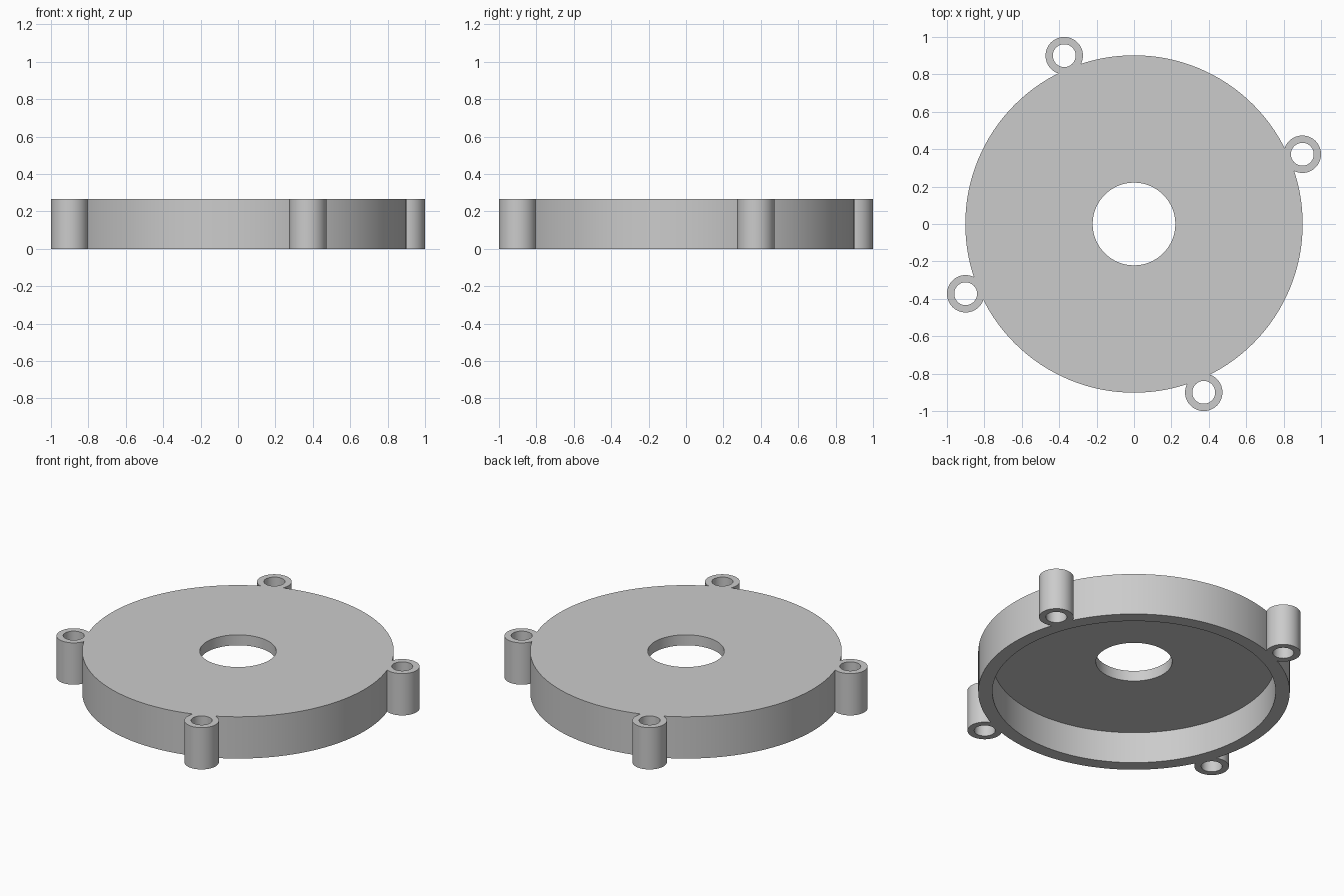
import bpy
import bmesh
from math import cos, sin, pi, radians, atan2, hypot

cube = bpy.data.objects.get("Cube")
if cube:
    bpy.data.objects.remove(cube, do_unlink=True)

HEIGHT = 0.267
PLATE_BOTTOM = 0.2      # ceiling of the recess underneath
DISC_R, RECESS_R, BORE_R = 0.902, 0.82, 0.221
LUG_R, LUG_BORE_R = 0.1, 0.061
LUG_X, LUG_Y = 0.9, 0.373

grey = bpy.data.materials.new("plain grey")
grey.use_nodes = True
colour = (0.6, 0.6, 0.6, 1)
grey.diffuse_color = colour
grey.node_tree.nodes["Principled BSDF"].inputs["Base Color"].default_value = colour


def lathe(name, profile, segments, centre=(0, 0)):
    """Revolve a closed (radius, height) profile about a vertical axis."""
    bm = bmesh.new()
    rings = []
    for i in range(segments):
        a = 2 * pi * i / segments
        rings.append([bm.verts.new((centre[0] + r * cos(a), centre[1] + r * sin(a), z))
                      for r, z in profile])
    n = len(profile)
    for i, ring in enumerate(rings):
        following = rings[(i + 1) % segments]
        for j in range(n):
            k = (j + 1) % n
            bm.faces.new((ring[j], following[j], following[k], ring[k]))
    bmesh.ops.recalc_face_normals(bm, faces=bm.faces)
    mesh = bpy.data.meshes.new(name)
    bm.to_mesh(mesh)
    bm.free()
    mesh.materials.append(grey)
    obj = bpy.data.objects.new(name, mesh)
    bpy.context.collection.objects.link(obj)
    return obj


# Round cover: flat plate with a centre bore and a rim hanging below it
cover = lathe("round_cover", [
    (BORE_R, PLATE_BOTTOM), (RECESS_R, PLATE_BOTTOM), (RECESS_R, 0),
    (DISC_R, 0), (DISC_R, HEIGHT), (BORE_R, HEIGHT)], 128)

bpy.ops.object.select_all(action='DESELECT')
cover.select_set(True)
bpy.context.view_layer.objects.active = cover

# Four tubular screw lugs fused to the rim
reach, start = hypot(LUG_X, LUG_Y), atan2(LUG_Y, LUG_X)
for q in range(4):
    a = start + q * pi / 2
    lug = lathe("screw_lug", [
        (LUG_BORE_R, 0), (LUG_R, 0), (LUG_R, HEIGHT), (LUG_BORE_R, HEIGHT)],
        64, (reach * cos(a), reach * sin(a)))
    fuse = cover.modifiers.new("fuse_lug", 'BOOLEAN')
    fuse.operation = 'UNION'
    fuse.solver = 'EXACT'
    fuse.object = lug
    bpy.ops.object.modifier_apply(modifier=fuse.name)
    bpy.data.objects.remove(lug, do_unlink=True)

bpy.ops.object.shade_smooth_by_angle(angle=radians(30))
